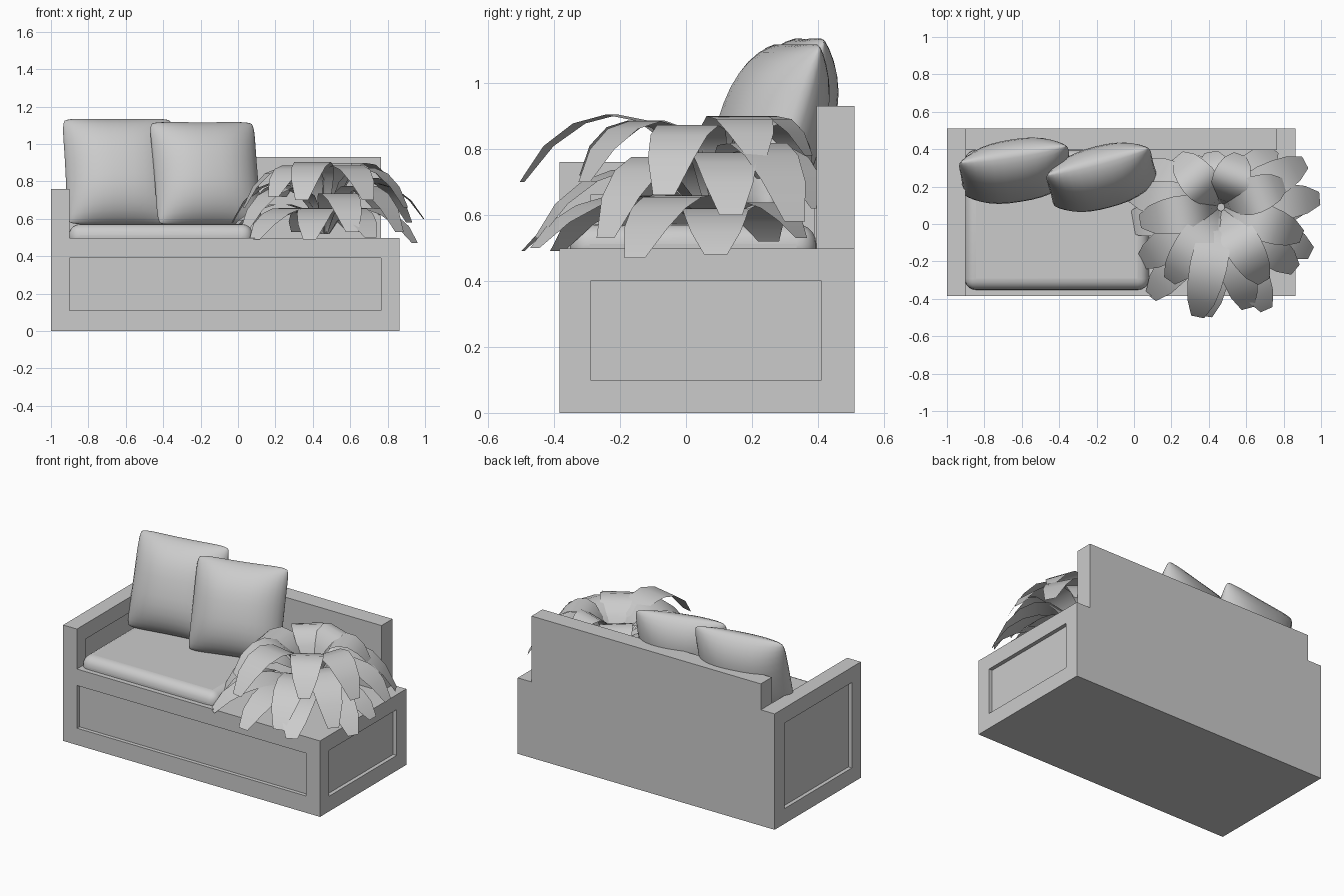
import bpy, bmesh
from math import radians, cos, sin
from mathutils import Vector

if "Cube" in bpy.data.objects:
    bpy.data.objects.remove(bpy.data.objects["Cube"])


def add_object(name, verts, faces):
    mesh = bpy.data.meshes.new(name)
    bm = bmesh.new()
    vs = [bm.verts.new(v) for v in verts]
    for f in faces:
        bm.faces.new([vs[i] for i in f])
    bmesh.ops.remove_doubles(bm, verts=bm.verts, dist=1e-5)
    bmesh.ops.recalc_face_normals(bm, faces=bm.faces)
    bm.to_mesh(mesh)
    bm.free()
    ob = bpy.data.objects.new(name, mesh)
    bpy.context.collection.objects.link(ob)
    return ob


def prism(name, profile, y0, y1):
    """Extrude an xz outline along y."""
    n = len(profile)
    verts = [(x, y, z) for y in (y0, y1) for x, z in profile]
    faces = [range(n), range(n, 2 * n)]
    faces += [(i, (i + 1) % n, n + (i + 1) % n, n + i) for i in range(n)]
    return add_object(name, verts, faces)


def box(name, x0, x1, y0, y1, z0, z1):
    return prism(name, [(x0, z0), (x1, z0), (x1, z1), (x0, z1)], y0, y1)


def smooth(ob, angle):
    bpy.ops.object.select_all(action='DESELECT')
    ob.select_set(True)
    bpy.context.view_layer.objects.active = ob
    bpy.ops.object.shade_smooth_by_angle(angle=radians(angle))


# Bench base with raised left arm, recessed panels cut into its faces
base = prism("bench_base", [(-1, 0), (.864, 0), (.864, .498), (-.9, .498),
                            (-.9, .76), (-1, .76)], -.384, .51)
panels = [(-.9, .764, -.45, -.359, .11, .39),     # front
          (.839, .95, -.29, .41, .10, .40),       # right end
          (-1.1, -.975, -.29, .41, .10, .66),     # left end
          (-.925, -.8, -.29, .39, .52, .66)]      # inside of arm
for i, p in enumerate(panels):
    cutter = box(f"panel_cutter_{i}", *p)
    cutter.hide_render = True
    cutter.hide_viewport = True
    mod = base.modifiers.new("panel", 'BOOLEAN')
    mod.operation = 'DIFFERENCE'
    mod.solver = 'EXACT'
    mod.object = cutter

# Backrest
box("backrest", -.9, .764, .396, .51, .498, .93)

# Seat cushion, its lower edge sunk into the base
seat = box("seat_cushion", -.905, .08, -.352, .395, .44, .572)
bev = seat.modifiers.new("round", 'BEVEL')
bev.width = .06
bev.segments = 5
smooth(seat, 40)


# Throw pillows
def pillow(name, loc, half, thick, tilt, yaw, n=16):
    verts, faces = [], []
    for side in (-1, 1):
        start = len(verts)
        for j in range(n + 1):
            for i in range(n + 1):
                u, v = sin(radians(90) * (2 * i / n - 1)), sin(radians(90) * (2 * j / n - 1))
                corner = 1 - .05 * (u * v) ** 8
                x = half * u * (.98 + .02 * v * v) * corner
                z = half * v * (.98 + .02 * u * u) * corner
                y = side * thick * max(0, (1 - abs(u) ** 2.6) * (1 - abs(v) ** 2.6)) ** .65
                verts.append((x, y, z))
        for j in range(n):
            for i in range(n):
                a = start + j * (n + 1) + i
                faces.append((a, a + 1, a + n + 2, a + n + 1))
    ob = add_object(name, verts, faces)
    ob.location = loc
    ob.rotation_euler = (radians(-tilt), 0, radians(yaw))
    smooth(ob, 80)


pillow("pillow_left", (-.632, .285, .853), .300, .145, 18, 9)
pillow("pillow_right", (-.172, .25, .843), .292, .145, 18, 15)

# Plant: arching leaves given as (direction, reach, apex height, tip height)
leaves = [
    # upper tier
    (20, .36, .89, .78), (70, .30, .89, .78), (130, .36, .88, .72), (190, .44, .87, .66),
    (235, .48, .88, .72), (258, .60, .90, .70), (300, .46, .88, .70), (340, .46, .87, .66),
    # middle tier
    (5, .53, .79, .60), (28, .51, .82, .58), (48, .42, .80, .62), (100, .30, .79, .65),
    (150, .46, .79, .60), (172, .50, .80, .58), (215, .53, .77, .53),
    (320, .52, .78, .53), (285, .56, .74, .53),
    # lower tier
    (0, .45, .62, .48), (190, .53, .68, .51), (232, .61, .66, .49),
    (262, .59, .66, .49), (294, .60, .66, .50), (333, .54, .66, .47),
    (155, .38, .64, .52), (60, .30, .64, .53), (120, .30, .64, .53)]
half_width = [.015, .045, .075, .095, .100, .092, .074, .035]


def leaf(i, angle, reach, apex, tip):
    d = Vector((cos(radians(angle)), sin(radians(angle)), 0))
    side = Vector((-d.y, d.x, 0))
    high = (apex - .125 * (.52 + tip)) / .75
    ctrl = [(.02, .52), (.14 * reach, high), (.72 * reach, high), (reach, tip)]
    verts, n = [], len(half_width)
    for k, w in enumerate(half_width):
        t = k / (n - 1)
        b = [(1 - t) ** 3, 3 * t * (1 - t) ** 2, 3 * t * t * (1 - t), t ** 3]
        r = sum(c[0] * q for c, q in zip(ctrl, b))
        z = sum(c[1] * q for c, q in zip(ctrl, b))
        p = Vector((.465, .09, z)) + d * r
        verts += [p - side * w, p + side * w]
    faces = [(2 * k, 2 * k + 1, 2 * k + 3, 2 * k + 2) for k in range(n - 1)]
    smooth(add_object(f"leaf_{i:02d}", verts, faces), 60)


for i, spec in enumerate(leaves):
    leaf(i, *spec)
